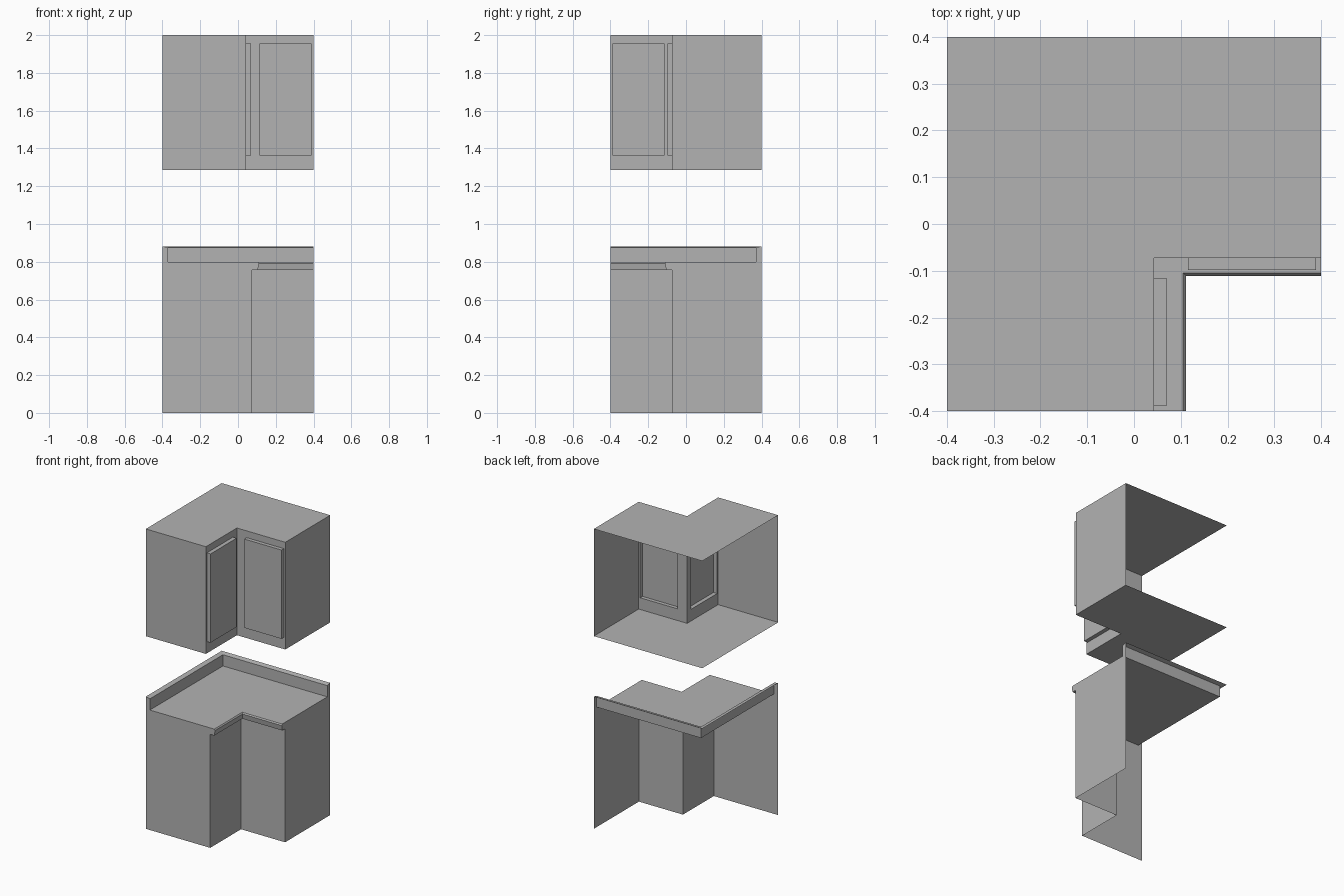
import bpy, bmesh
from mathutils import Vector

if "Cube" in bpy.data.objects:
    bpy.data.objects.remove(bpy.data.objects["Cube"], do_unlink=True)

grey = bpy.data.materials.new("plain_grey")
grey.use_nodes = True
grey.diffuse_color = (0.45, 0.45, 0.45, 1)
grey.node_tree.nodes["Principled BSDF"].inputs["Base Color"].default_value = grey.diffuse_color

R = 0.4  # half width of the corner unit


def add_object(name, bm):
    mesh = bpy.data.meshes.new(name)
    bm.to_mesh(mesh)
    bm.free()
    mesh.materials.append(grey)
    obj = bpy.data.objects.new(name, mesh)
    bpy.context.scene.collection.objects.link(obj)
    return obj


def sheet(name, points):
    """One flat panel."""
    bm = bmesh.new()
    bm.faces.new([bm.verts.new(p) for p in points])
    add_object(name, bm)


def corner_sweep(name, profile):
    """Sweep (offset, height) points around the inside corner."""
    bm = bmesh.new()
    rows = [[bm.verts.new(p) for p in ((d, -R, z), (d, -d, z), (R, -d, z))]
            for d, z in profile]
    for low, high in zip(rows, rows[1:]):
        for i in range(2):
            bm.faces.new((low[i], low[i + 1], high[i + 1], high[i]))
    add_object(name, bm)


def door_wall(name, origin, along, out, length, door, depth, heights):
    """Wall whose door is pushed forward, hollow behind."""
    origin, along, out = Vector(origin), Vector(along), Vector(out)
    bm = bmesh.new()
    cols = (0, door[0], door[1], length)
    grid = [[bm.verts.new(origin + along * c + Vector((0, 0, z))) for c in cols]
            for z in heights]
    faces = [bm.faces.new((grid[j][i], grid[j][i + 1], grid[j + 1][i + 1], grid[j + 1][i]))
             for j in range(3) for i in range(3)]
    pushed = bmesh.ops.extrude_discrete_faces(bm, faces=[faces[4]])["faces"][0]
    bmesh.ops.translate(bm, verts=pushed.verts, vec=out * depth)
    # merge the flat frame around the door
    flat = [f for f in bm.faces if f is not pushed
            and all(abs((v.co - origin).dot(out)) < 1e-5 for v in f.verts)]
    inner = [e for e in bm.edges if len(e.link_faces) == 2
             and all(f in flat for f in e.link_faces)
             and abs(e.verts[0].co.z - e.verts[1].co.z) < 1e-5]
    bmesh.ops.dissolve_edges(bm, edges=inner, use_verts=False)
    add_object(name, bm)


# Base cabinet, counter and backsplash share one cross-section
wall_part = [(0.075, 0), (0.075, 0.757)]
counter_part = [(0.075, 0.757), (0.105, 0.757), (0.111, 0.792), (0.105, 0.8), (-0.37, 0.8)]
splash_part = [(-0.37, 0.8), (-0.37, 0.875), (-R, 0.882)]
corner_sweep("base_inner_walls", wall_part)
corner_sweep("countertop", counter_part)
corner_sweep("backsplash", splash_part)

# Base end panels follow the same cross-section
outline = wall_part + counter_part[1:] + splash_part[1:] + [(-R, 0)]
sheet("base_front_end_panel", [(d, -R, z) for d, z in outline])
sheet("base_left_end_panel", [(R, -d, z) for d, z in reversed(outline)])

# Wall cabinet top, bottom and end panels
X, Y, LOW, HIGH = 0.043, -0.073, 1.285, 2.0
plan = [(-R, -R), (X, -R), (X, Y), (R, Y), (R, R), (-R, R)]
sheet("wall_cabinet_top", [(x, y, HIGH) for x, y in plan])
sheet("wall_cabinet_bottom", [(x, y, LOW) for x, y in reversed(plan)])
sheet("wall_cabinet_front_end", [(-R, -R, LOW), (X, -R, LOW), (X, -R, HIGH), (-R, -R, HIGH)])
sheet("wall_cabinet_left_end", [(R, Y, LOW), (R, R, LOW), (R, R, HIGH), (R, Y, HIGH)])

# Wall cabinet inner walls with doors
heights = (LOW, 1.363, 1.955, HIGH)
door_wall("wall_cabinet_side_door", (X, -R, 0), (0, 1, 0), (1, 0, 0),
          Y + R, (0.011, 0.285), 0.027, heights)
door_wall("wall_cabinet_front_door", (X, Y, 0), (1, 0, 0), (0, -1, 0),
          R - X, (0.072, 0.346), 0.025, heights)
